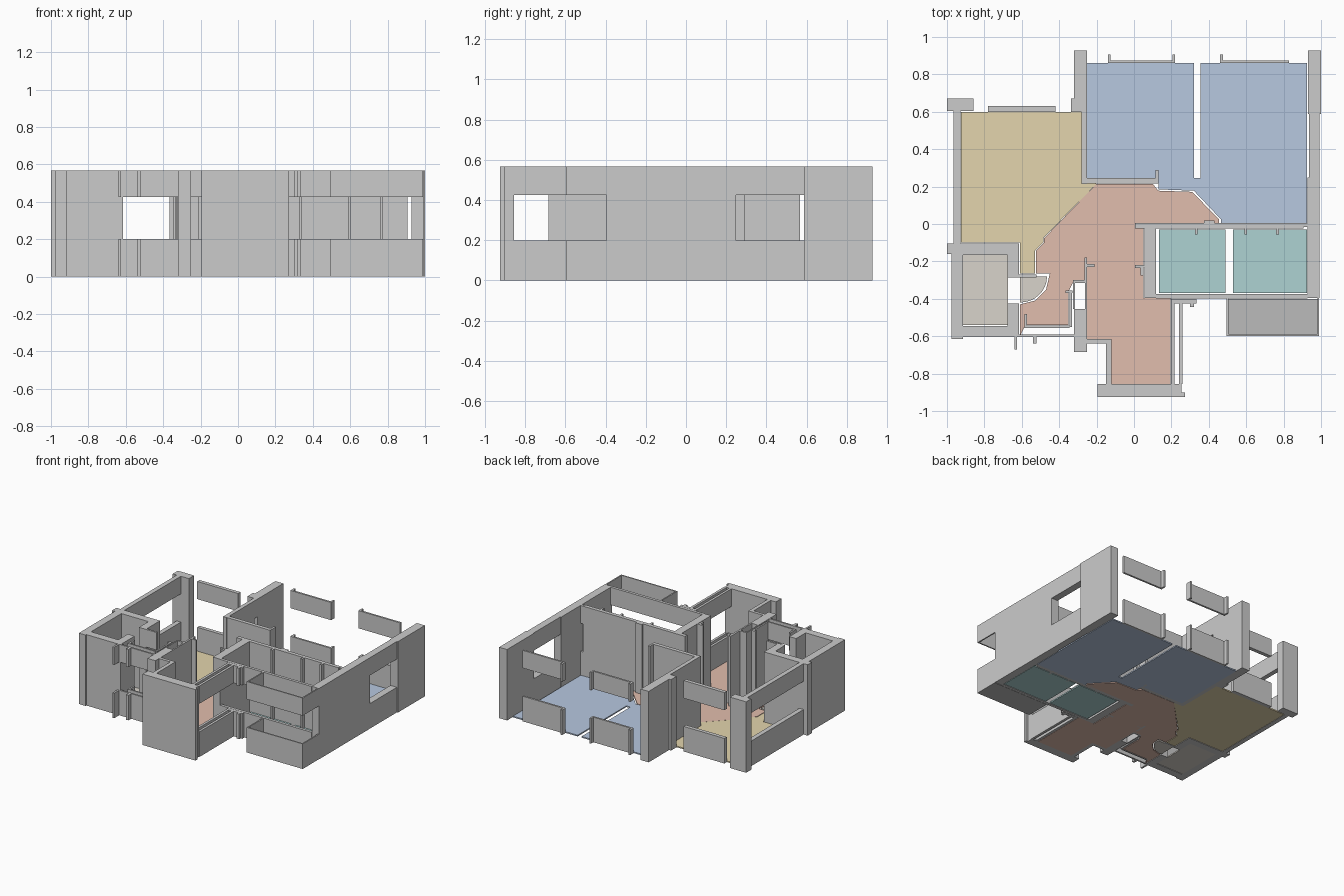
import bpy, bmesh, math

H, SILL, HEAD, SLAB = 0.566, 0.2, 0.425, 0.01


def prism(name, pts, z0, z1, mat=None):
    """Extrude a plan outline from z0 to z1."""
    bm = bmesh.new()
    face = bm.faces.new([bm.verts.new((x, y, z0)) for x, y in pts])
    top = bmesh.ops.extrude_face_region(bm, geom=[face])["geom"]
    bmesh.ops.translate(bm, vec=(0, 0, z1 - z0),
                        verts=[v for v in top if isinstance(v, bmesh.types.BMVert)])
    bmesh.ops.recalc_face_normals(bm, faces=bm.faces)
    me = bpy.data.meshes.new(name)
    bm.to_mesh(me)
    bm.free()
    ob = bpy.data.objects.new(name, me)
    bpy.context.collection.objects.link(ob)
    if mat:
        me.materials.append(mat)
    return ob


def rect(x0, x1, y0, y1):
    return [(x0, y0), (x1, y0), (x1, y1), (x0, y1)]


def wall(name, *r):
    prism(name, rect(*r), 0, H)


def window(name, *r):
    """Wall below the sill plus wall above the opening."""
    prism(name + "_sill", rect(*r), 0, SILL)
    prism(name + "_lintel", rect(*r), HEAD, H)


def material(name, *rgb):
    m = bpy.data.materials.new(name)
    m.diffuse_color = (*[min(1, (c / 255) ** 2.2 * 1.12) for c in rgb], 1)
    return m


# Floor colours
blue = material("bedroom_blue", 173, 189, 212)
yellow = material("living_yellow", 215, 201, 163)
coral = material("hall_coral", 213, 178, 163)
teal = material("bath_teal", 163, 199, 199)
stone = material("core_stone", 205, 200, 192)
dark = material("balcony_grey", 176, 176, 176)

# Floors
prism("bedroom_floor_left", rect(-0.25, 0.32, 0.245, 0.86), 0, SLAB, blue)
prism("bedroom_floor_right", [(0.355, 0.86), (0.925, 0.86), (0.925, 0.0), (0.465, 0.0),
      (0.465, 0.025), (0.32, 0.178), (0.13, 0.185), (0.13, 0.245), (0.355, 0.245)], 0, SLAB, blue)
prism("living_floor", [(-0.925, 0.6), (-0.28, 0.6), (-0.28, 0.22), (-0.2, 0.215),
      (-0.485, -0.075), (-0.485, -0.1), (-0.53, -0.145), (-0.53, -0.265), (-0.61, -0.265),
      (-0.61, -0.1), (-0.925, -0.1)], 0, SLAB, yellow)
prism("hall_floor", [(-0.2, 0.215), (0.1, 0.215), (0.13, 0.178), (0.31, 0.172), (0.455, 0.025),
      (0.455, -0.01), (0.05, -0.01), (0.05, -0.395), (0.195, -0.395), (0.195, -0.855),
      (-0.12, -0.855), (-0.12, -0.615), (-0.25, -0.615), (-0.25, -0.3), (-0.32, -0.3),
      (-0.35, -0.36), (-0.35, -0.54), (-0.58, -0.54), (-0.61, -0.6), (-0.61, -0.43),
      (-0.53, -0.41), (-0.47, -0.35), (-0.45, -0.265), (-0.525, -0.265), (-0.525, -0.145),
      (-0.48, -0.1), (-0.48, -0.075)], 0, SLAB, coral)
prism("bath_floor_left", rect(0.135, 0.49, -0.37, -0.03), 0, SLAB, teal)
prism("bath_floor_right", rect(0.53, 0.925, -0.37, -0.03), 0, SLAB, teal)
prism("core_floor", rect(-0.915, -0.675, -0.54, -0.165), 0, SLAB, stone)
prism("balcony_floor", rect(0.5, 0.985, -0.59, -0.4), 0, SLAB, dark)
arc = [(-0.61 + 0.145 * math.cos(a), -0.28 - 0.14 * math.sin(a))
       for a in [i * math.pi / 16 for i in range(9)]]
prism("door_swing_floor", [(-0.61, -0.28)] + arc, 0, SLAB, stone)

# Solid outer walls and columns
wall("corner_column", -1.0, -0.857, 0.605, 0.67)
wall("back_column", -0.32, -0.25, 0.6, 0.928)
wall("back_column_step", -0.337, -0.32, 0.6, 0.67)
wall("right_wall_back", 0.93, 1.0, 0.587, 0.928)
wall("right_wall_front", 0.928, 0.992, -0.395, 0.248)
wall("bay_front_wall", -0.195, 0.255, -0.925, -0.855)
wall("bay_front_stub", 0.255, 0.272, -0.925, -0.9)
wall("front_column", -0.32, -0.25, -0.685, -0.455)

# Stair core: four walls with a door gap on the right
wall("core_wall_left", -0.975, -0.915, -0.615, -0.105)
wall("core_wall_corner", -1.0, -0.975, -0.16, -0.105)
wall("core_wall_back", -0.915, -0.615, -0.165, -0.105)
wall("core_wall_front", -0.915, -0.615, -0.605, -0.545)
wall("core_wall_right_a", -0.675, -0.615, -0.285, -0.165)
wall("core_wall_right_b", -0.675, -0.615, -0.545, -0.425)
window("core_ledge", -0.615, -0.52, -0.285, -0.27)

# Interior walls
wall("living_bedroom_wall", -0.282, -0.25, 0.215, 0.567)
window("living_bedroom_gap", -0.282, -0.25, 0.567, 0.6)
wall("hall_bedroom_wall", -0.25, 0.13, 0.217, 0.247)
wall("bedroom_door_jamb", 0.115, 0.132, 0.247, 0.29)
wall("bath_back_wall", 0.005, 0.905, -0.025, 0.005)
window("bath_back_gap", 0.905, 0.93, -0.015, 0.005)
wall("bath_side_wall", 0.055, 0.118, -0.395, -0.005)
for i, x in enumerate((0.325, 0.59, 0.76)):
    wall(f"bath_door_jamb_{i}", x, x + 0.015, -0.055, -0.02)
wall("bath_door_leaf", 0.375, 0.43, 0.005, 0.02)
wall("hall_stub", 0.005, 0.055, -0.235, -0.22)
wall("hall_stub_end", 0.035, 0.05, -0.275, -0.235)
wall("entry_stub", -0.265, -0.21, -0.23, -0.215)
wall("entry_post", -0.265, -0.25, -0.3, -0.18)
wall("entry_duct_left", -0.325, -0.315, -0.455, -0.31)
wall("entry_duct_right", -0.262, -0.25, -0.455, -0.3)
wall("entry_duct_back", -0.325, -0.25, -0.315, -0.3)
wall("entry_jamb", -0.365, -0.33, -0.37, -0.355)
wall("entry_side_wall", -0.345, -0.332, -0.55, -0.355)

# Window runs
window("living_back_window", -0.78, -0.42, 0.6, 0.63)
window("living_left_window", -0.965, -0.928, -0.105, 0.605)
window("bedroom_right_window", 0.935, 0.992, 0.248, 0.587)
for side, x0, x1 in (("left", -0.14, 0.22), ("right", 0.46, 0.83)):
    window(f"bedroom_{side}_window", x0, x1, 0.86, 0.875)
    window(f"bedroom_{side}_window_end", x0, x0 + 0.015, 0.875, 0.905)
window("bedroom_left_window_far_end", 0.205, 0.22, 0.875, 0.905)
window("bath_front_window", 0.118, 0.928, -0.398, -0.375)
window("bay_left_window", -0.15, -0.12, -0.855, -0.615)
window("bay_return_window", -0.25, -0.15, -0.64, -0.615)
for i, x in enumerate((0.197, 0.24)):
    window(f"bay_right_window_{i}", x, x + 0.02, -0.855, -0.4)
window("bay_top_rail", 0.217, 0.335, -0.425, -0.4)
window("bay_top_stub", 0.3, 0.32, -0.445, -0.425)
window("entry_front_window", -0.615, -0.32, -0.605, -0.592)
window("entry_inner_window", -0.575, -0.345, -0.555, -0.543)
window("entry_side_stub", -0.585, -0.572, -0.555, -0.48)
window("entry_front_fin", -0.64, -0.625, -0.67, -0.605)
window("entry_front_hook", -0.54, -0.52, -0.64, -0.605)

# Balcony parapet and header
window("balcony_front", 0.495, 0.99, -0.598, -0.588)
window("balcony_left", 0.495, 0.505, -0.588, -0.398)
window("balcony_right", 0.98, 0.99, -0.588, -0.395)
